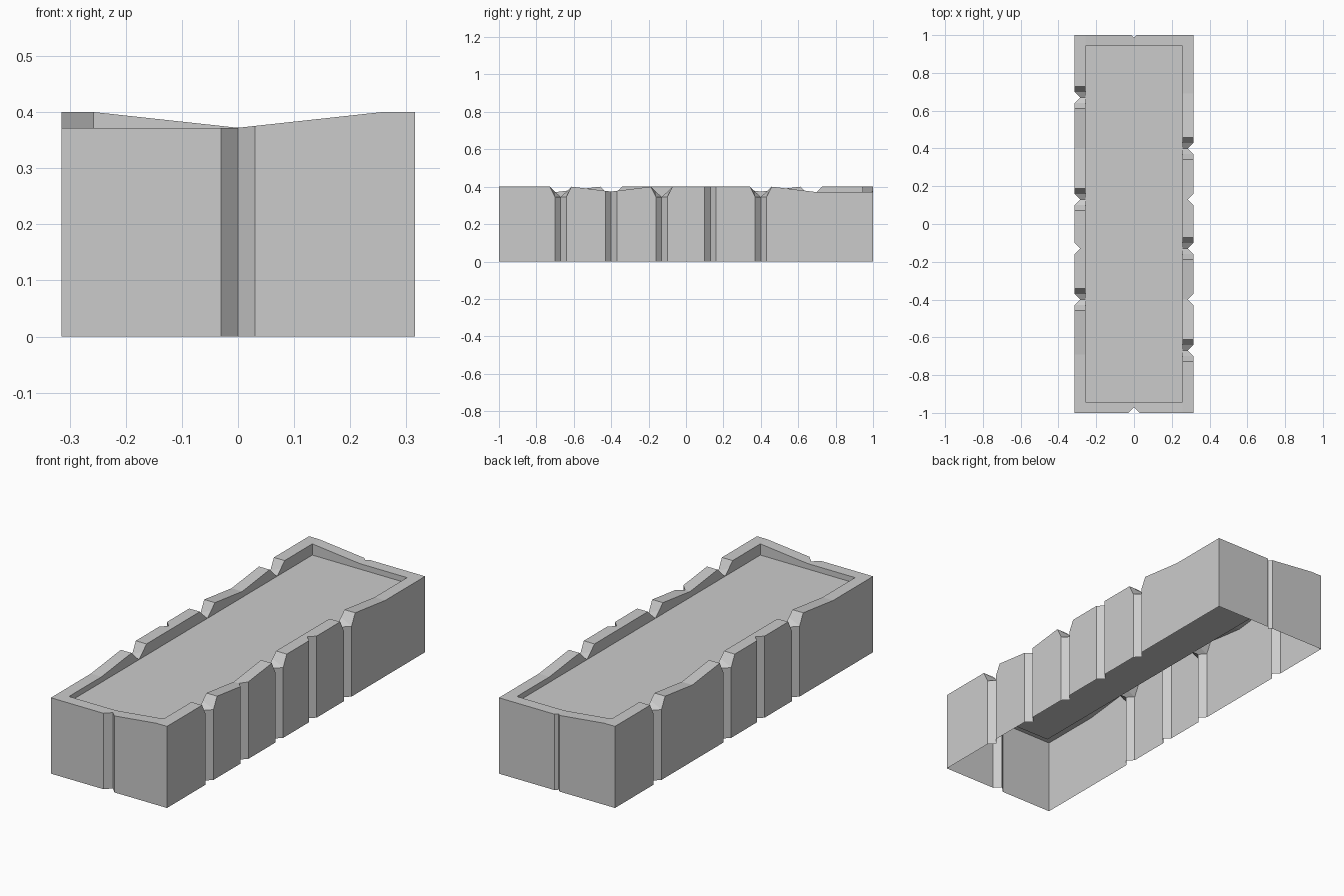
import bpy, bmesh

if "Cube" in bpy.data.objects:
    bpy.data.objects.remove(bpy.data.objects["Cube"])

HALF_W, HALF_L = 0.315, 1.0        # outer half size
IN_W, IN_L = 0.257, 0.943          # inner edge of the rim
HIGH, LOW, FLOOR = 0.4, 0.372, 0.345
GROOVE = 0.03                      # half width and depth of a joint
CHIP = 0.058                       # half width of a chipped joint

stone = bpy.data.materials.new("grey_stone")
stone.use_nodes = True
colour = (0.6, 0.6, 0.6, 1)
stone.diffuse_color = colour
stone.node_tree.nodes["Principled BSDF"].inputs["Base Color"].default_value = colour


def side_height(y):
    """Worn top line of a long wall."""
    keys = [(-1, HIGH), (-0.612, HIGH), (-0.4, 0.374), (-0.188, HIGH),
            (0.458, HIGH), (0.69, LOW), (1, LOW)]
    for (a, za), (b, zb) in zip(keys, keys[1:]):
        if a <= y <= b:
            return za + (zb - za) * (y - a) / (b - a)


def half_outline(end_groove, plain_joints):
    """Front wall and +x wall as pairs of outer and inner rim points."""
    pts = []

    def end(x, z, depth=0):
        pts.append(((x, -HALF_L + depth, z), (max(-IN_W, min(IN_W, x)), -IN_L, z)))

    def side(y, z, depth=0, z_in=None):
        pts.append(((HALF_W - depth, y, z), (IN_W, y, z if z_in is None else z_in)))

    # short wall: low half, joint, rising half
    g = end_groove
    end(-HALF_W, LOW)
    end(-g, LOW)
    end(0, LOW, g)
    end(g, LOW + (HIGH - LOW) * g / IN_W)
    end(IN_W, HIGH)
    end(HALF_W, HIGH)

    # long wall: chipped joints alternate with plain ones
    for y, chipped in ((-0.67, True), (-0.4, False), (-0.13, True),
                       (0.13, False), (0.4, True)):
        if chipped:
            mid = (HIGH + FLOOR) / 2
            side(y - CHIP, HIGH)
            side(y - GROOVE, FLOOR, 0, mid)
            side(y, FLOOR, GROOVE)
            side(y + GROOVE, FLOOR, 0, mid)
            side(y + CHIP, HIGH)
        elif y in plain_joints:
            for step in (-1, 0, 1):
                yy = y + step * GROOVE
                side(yy, side_height(yy), 0 if step else GROOVE)
        else:
            side(y, side_height(y))
    side(0.69, LOW)
    return pts


def turned(p):
    return (-p[0], -p[1], p[2])


def finish(bm, name):
    bmesh.ops.remove_doubles(bm, verts=bm.verts[:], dist=0.0005)
    mesh = bpy.data.meshes.new(name)
    bm.to_mesh(mesh)
    bm.free()
    mesh.materials.append(stone)
    bpy.context.collection.objects.link(bpy.data.objects.new(name, mesh))


# the back half is the front half turned by 180 degrees
outline = half_outline(GROOVE, (-0.4, 0.13))
outline += [(turned(a), turned(b)) for a, b in half_outline(0.014, (0.13,))]
outer = [a for a, b in outline]
inner = [b for a, b in outline]

# wall: outer face, rim and inner face, open underneath
bm = bmesh.new()
rings = [[bm.verts.new(p) for p in ring] for ring in (
    [(x, y, 0) for x, y, z in outer], outer, inner,
    [(x, y, FLOOR) for x, y, z in inner])]
count = len(outline)
for low, up in zip(rings, rings[1:]):
    for i in range(count):
        j = (i + 1) % count
        bm.faces.new((low[i], low[j], up[j], up[i]))
finish(bm, "border_wall")

# flat infill inside the wall
bm = bmesh.new()
bm.faces.new([bm.verts.new((sx * IN_W, sy * IN_L, FLOOR))
              for sx, sy in ((-1, -1), (1, -1), (1, 1), (-1, 1))])
finish(bm, "infill_panel")
